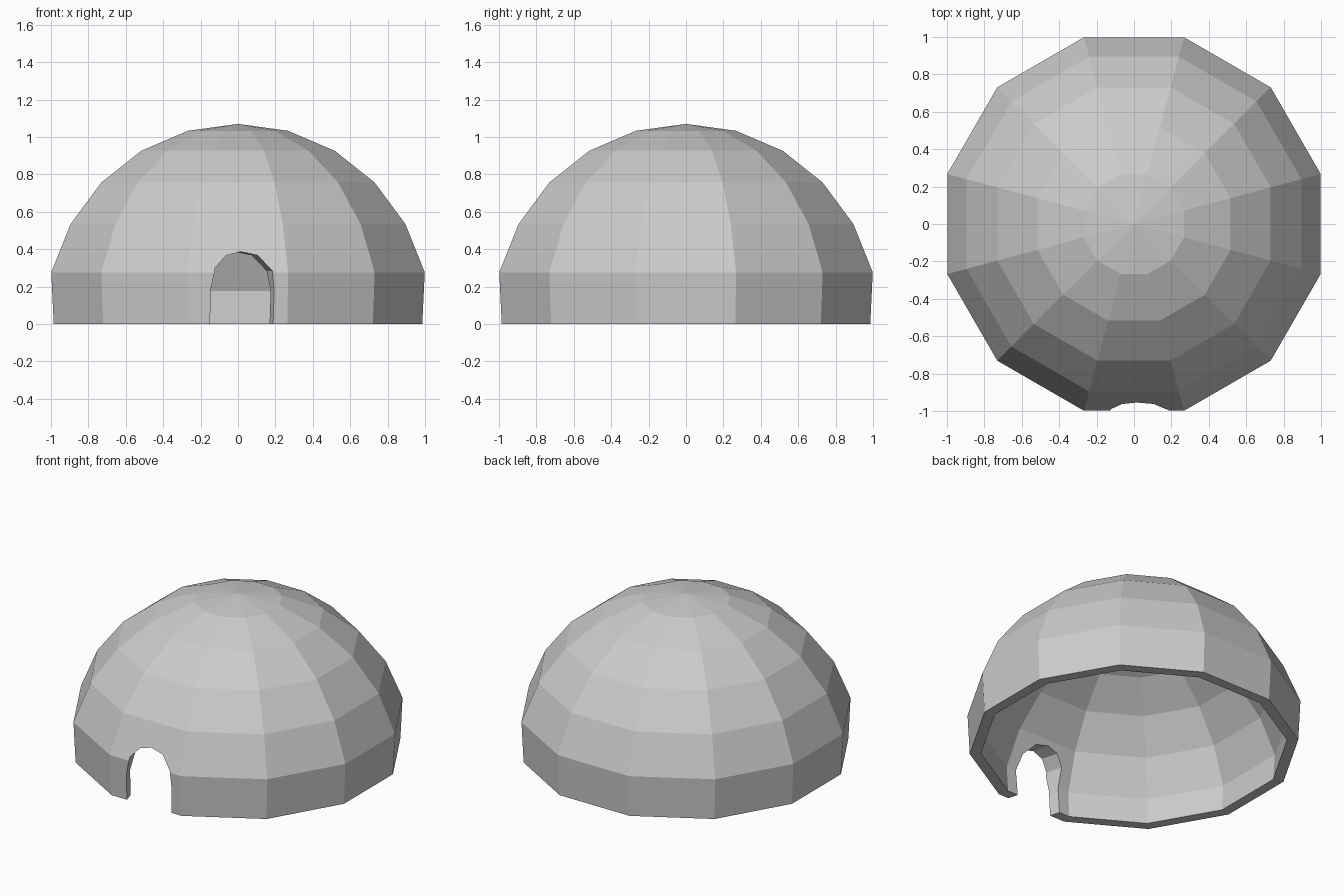
import bpy, bmesh
from math import sin, cos, pi, radians

if "Cube" in bpy.data.objects:
    bpy.data.objects.remove(bpy.data.objects["Cube"])

SIDES = 12
R = 1.07            # outer dome radius
INNER = 0.93        # inner shell scale
DROP = 0.08         # inner shell sits lower, thickening the crown


def make_object(name, bm):
    bmesh.ops.recalc_face_normals(bm, faces=bm.faces)
    mesh = bpy.data.meshes.new(name)
    bm.to_mesh(mesh)
    bm.free()
    obj = bpy.data.objects.new(name, mesh)
    bpy.context.collection.objects.link(obj)
    return obj


# Dome shell: closed wall profile turned around z
steps = [radians(a) for a in range(75, 0, -15)]
outer = [(R * cos(a), R * sin(a)) for a in steps] + [(1.02, 0)]
inner = [(0.95, 0)] + [(R * INNER * cos(a), R * INNER * sin(a) - DROP)
                       for a in reversed(steps)]
bm = bmesh.new()
rings = []
for r, z in outer + inner:
    rings.append([bm.verts.new((r * cos(2 * pi * (i + 0.5) / SIDES),
                                r * sin(2 * pi * (i + 0.5) / SIDES), z))
                  for i in range(SIDES)])
top = bm.verts.new((0, 0, R))
ceiling = bm.verts.new((0, 0, R * INNER - DROP))
for i in range(SIDES):
    j = (i + 1) % SIDES
    bm.faces.new((top, rings[0][i], rings[0][j]))
    bm.faces.new((ceiling, rings[-1][j], rings[-1][i]))
    for a, b in zip(rings, rings[1:]):
        bm.faces.new((a[i], b[i], b[j], a[j]))
dome = make_object("dome_shell", bm)

# Arched doorway cutter, running slightly askew through the front wall
arch = [(-0.145, -0.1), (-0.145, 0.18), (-0.12, 0.30), (-0.055, 0.365),
        (0.025, 0.387), (0.115, 0.368), (0.185, 0.285), (0.195, 0.18),
        (0.19, -0.1)]
bm = bmesh.new()
front, back = [[bm.verts.new((x - 0.28 * (y + 1.0), y, z)) for x, z in arch]
               for y in (-1.2, -0.75)]
bm.faces.new(front)
bm.faces.new(back[::-1])
for i in range(len(arch)):
    j = (i + 1) % len(arch)
    bm.faces.new((front[i], back[i], back[j], front[j]))
cutter = make_object("doorway_cutter", bm)
cutter.hide_render = True
cutter.display_type = 'WIRE'

# Cut the doorway
mod = dome.modifiers.new("doorway", 'BOOLEAN')
mod.operation = 'DIFFERENCE'
mod.solver = 'EXACT'
mod.object = cutter
